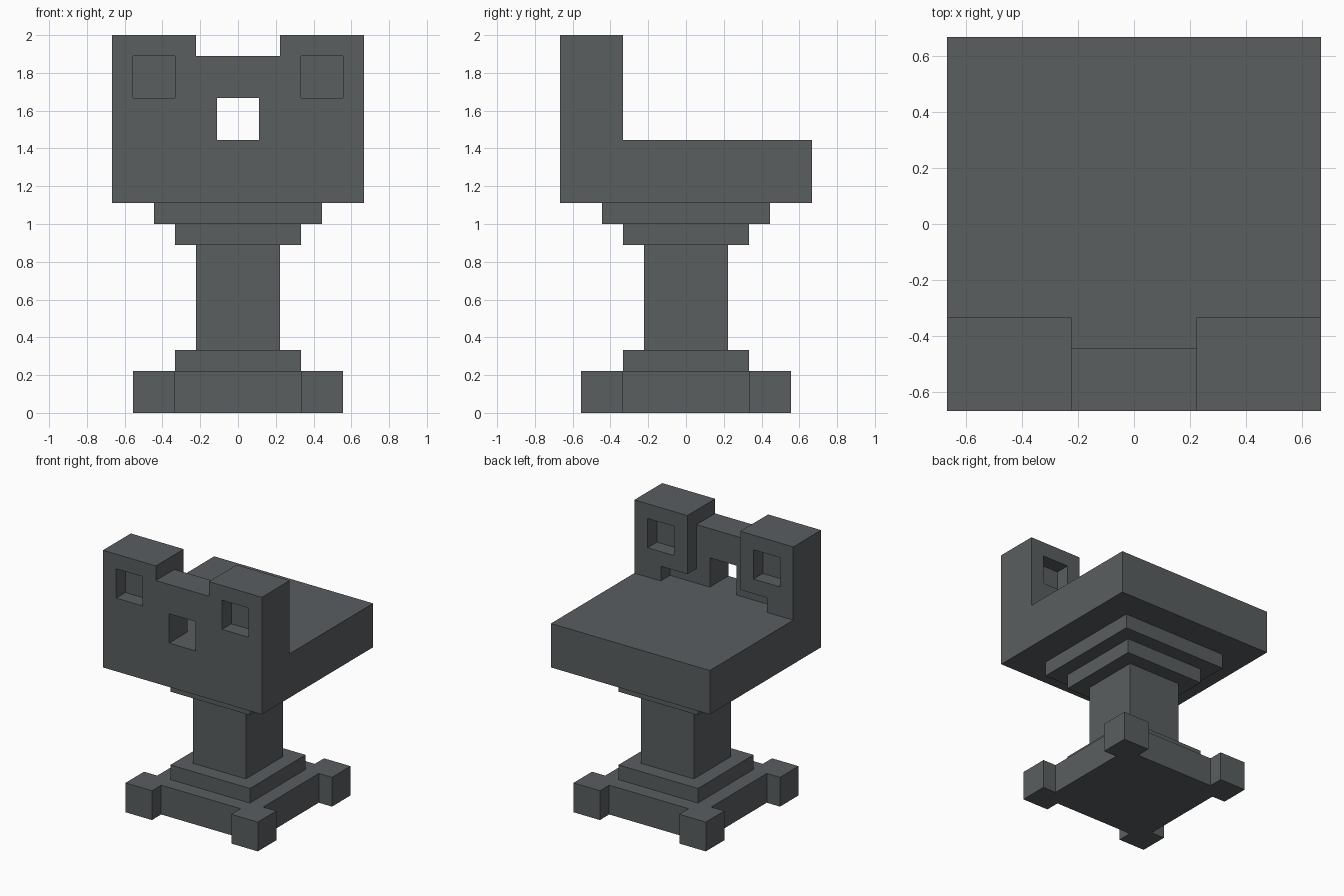
import bpy
import bmesh
from mathutils import Matrix, Vector

U = 1 / 9  # block size

old = bpy.data.objects.get("Cube")
if old:
    bpy.data.objects.remove(old, do_unlink=True)

# Single stone colour
stone = bpy.data.materials.new("dark_grey_stone")
stone.use_nodes = True
colour = (0.102, 0.112, 0.117, 1)
stone.diffuse_color = colour
for node in stone.node_tree.nodes:
    if node.type == "BSDF_PRINCIPLED":
        node.inputs["Base Color"].default_value = colour


def box(name, x, y, z):
    """Box from (low, high) ranges in blocks."""
    low, high = (Vector(c) * U for c in zip(x, y, z))
    size = high - low
    bm = bmesh.new()
    bmesh.ops.create_cube(bm, size=1, matrix=Matrix.Translation((low + high) / 2)
                          @ Matrix.Diagonal((*size, 1)))
    mesh = bpy.data.meshes.new(name)
    bm.to_mesh(mesh)
    bm.free()
    mesh.materials.append(stone)
    obj = bpy.data.objects.new(name, mesh)
    bpy.context.collection.objects.link(obj)
    return obj


def square(name, half, z):
    return box(name, (-half, half), (-half, half), z)


def carve(target, x, y, z):
    """Cut a box out of the target."""
    cutter = box("cutter", x, y, z)
    cutter.hide_render = True
    mod = target.modifiers.new("carve", "BOOLEAN")
    mod.operation = "DIFFERENCE"
    mod.solver = "EXACT"
    mod.object = cutter
    bpy.context.view_layer.objects.active = target
    bpy.ops.object.modifier_apply(modifier=mod.name)
    bpy.data.objects.remove(cutter, do_unlink=True)


# Foot slab, notched on each side to leave four corner feet
base = square("base_with_feet", 5, (0, 2))
for side in ((-6, -4), (4, 6)):
    carve(base, (-3, 3), side, (-1, 3))
    carve(base, side, (-3, 3), (-1, 3))

# Stepped pedestal
square("lower_step", 3, (2, 3))
square("column", 2, (3, 8))
square("upper_step", 3, (8, 9))
square("top_step", 4, (9, 10))

# Platform and front wall carved from one block
top = square("platform_and_wall", 6, (10, 18))
carve(top, (-7, 7), (-3, 7), (13, 19))       # open platform
carve(top, (-2, 2), (-4, 0), (13, 19))       # thinner middle wall
carve(top, (-2, 2), (-7, 0), (17, 19))       # dip between the towers
carve(top, (-1, 1), (-7, 0), (13, 15))       # through window
for s in (-1, 1):
    side = sorted((3 * s, 5 * s))
    carve(top, side, (-7, -5), (15, 17))     # front recess
    carve(top, side, (-4, 0), (15, 17))      # rear recess
    carve(top, sorted((1.5 * s, 4 * s)), (-4, 0), (13, 14))  # tower undercut
